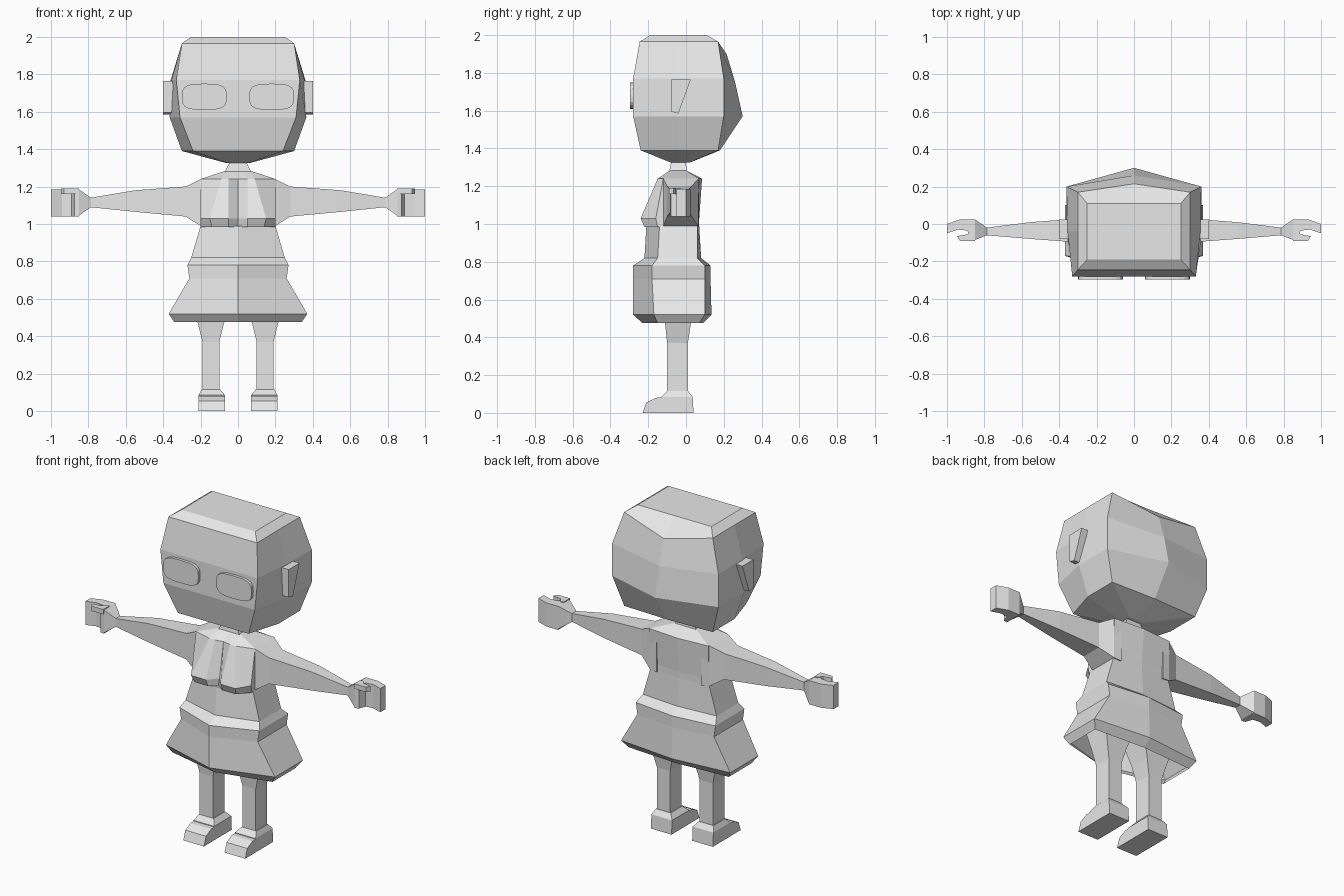
import bpy, bmesh, math

cube = bpy.data.objects.get("Cube")
if cube:
    bpy.data.objects.remove(cube)

grey = bpy.data.materials.new("plain_grey")
grey.use_nodes = True
grey.diffuse_color = (0.8, 0.8, 0.8, 1)
grey.node_tree.nodes["Principled BSDF"].inputs["Base Color"].default_value = (0.8, 0.8, 0.8, 1)


def loft(name, rings, cap_start=True, cap_end=True):
    """Skin a list of equally long point rings."""
    bm = bmesh.new()
    rows = [[bm.verts.new(p) for p in ring] for ring in rings]
    count = len(rows[0])
    for a, b in zip(rows, rows[1:]):
        for i in range(count):
            j = (i + 1) % count
            bm.faces.new((a[i], a[j], b[j], b[i]))
    if cap_start:
        bm.faces.new(rows[0])
    if cap_end:
        bm.faces.new(rows[-1])
    bmesh.ops.recalc_face_normals(bm, faces=bm.faces)
    mesh = bpy.data.meshes.new(name)
    bm.to_mesh(mesh)
    bm.free()
    mesh.materials.append(grey)
    obj = bpy.data.objects.new(name, mesh)
    bpy.context.scene.collection.objects.link(obj)
    return obj


def mirrored(half):
    """Complete a half ring across x = 0."""
    return half + [(-x, y, z) for x, y, z in reversed(half) if x > 0]


def pair(name, rings):
    """Build a left part and its mirrored right twin."""
    for side, s in (("left", 1), ("right", -1)):
        loft(f"{side}_{name}", [[(s * x, y, z) for x, y, z in r] for r in rings])


def box_x(x, y0, y1, z0, z1):
    return [(x, y0, z0), (x, y1, z0), (x, y1, z1), (x, y0, z1)]


def box_z(z, x0, x1, y0, y1):
    return [(x0, y0, z), (x1, y0, z), (x1, y1, z), (x0, y1, z)]


# Head: z, front x, front y, side x, back x, back y, middle back y and z
head_rows = [
    (2.0, .25, -.19, .25, .25, .11, .11, 2.0),
    (1.965, .30, -.245, .30, .30, .17, .215, 1.90),
    (1.77, .33, -.28, .355, .36, .20, .26, 1.75),
    (1.57, .31, -.28, .365, .36, .20, .30, 1.57),
    (1.39, .24, -.24, .30, .30, .17, .18, 1.39),
    (1.325, .05, -.08, .06, .05, .02, .02, 1.325),
]
loft("head", [mirrored([(fx, fy, z), (sx, -.04, z), (bx, by, z), (0, my, mz)])
              for z, fx, fy, sx, bx, by, my, mz in head_rows])

# Eyes: rounded plates on the face
def power(v, p):
    return math.copysign(abs(v) ** p, v)


angles = [math.tau * i / 20 for i in range(20)]
pair("eye", [[(.18 + .12 * power(math.cos(a), .6), y, 1.68 + .07 * power(math.sin(a), .6))
              for a in angles] for y in (-.27, -.297)])

# Ears: wedge plates
ear = [(-.08, 1.765), (.025, 1.765), (-.04, 1.585), (-.08, 1.595)]
pair("ear", [[(x, y, z) for y, z in ear] for x in (.33, .40)])

# Neck
loft("neck", [box_z(1.35, -.04, .04, -.075, -.005),
              box_z(1.32, -.05, .05, -.08, 0),
              box_z(1.27, -.075, .075, -.09, .005)])

# Chest: z, then (x, y) from front centre to back centre
chest_rows = [
    (1.283, [(0, -.085), (.03, -.085), (.06, -.085), (.07, -.08), (.07, 0), (0, 0)]),
    (1.24, [(0, -.14), (.05, -.15), (.09, -.15), (.20, -.12), (.20, .07), (0, .085)]),
    (1.03, [(0, -.18), (.05, -.24), (.15, -.24), (.20, -.16), (.20, .06), (0, .07)]),
    (.985, [(0, -.19), (.05, -.22), (.14, -.22), (.20, -.15), (.20, .06), (0, .07)]),
]
loft("chest", [mirrored([(x, y, z) for x, y in row]) for z, row in chest_rows])

# Dress, open underneath: z, corner x, front y, front centre y, back y, back centre y
dress_rows = [
    (.99, .20, -.14, -.21, .06, .07),
    (.82, .25, -.15, -.22, .06, .08),
    (.78, .27, -.18, -.28, .10, .13),
    (.71, .26, -.18, -.28, .10, .13),
    (.52, .37, -.17, -.28, .10, .135),
    (.475, .34, -.15, -.23, .07, .09),
]
loft("dress", [mirrored([(0, fm, z), (x, f, z), (x, b, z), (0, bm_, z)])
               for z, x, f, fm, b, bm_ in dress_rows], cap_end=False)

# Arms, tapering to the wrists
pair("arm", [box_x(.15, -.12, .07, .985, 1.24),
             box_x(.20, -.12, .065, .99, 1.24),
             box_x(.28, -.10, .03, 1.04, 1.20),
             box_x(.55, -.08, .01, 1.065, 1.18),
             box_x(.79, -.06, -.02, 1.09, 1.14)])

# Hands: flared wrist, curved palm with fingers, and thumb
pair("wrist", [box_x(.785, -.06, -.02, 1.09, 1.14),
               box_x(.85, -.085, .025, 1.045, 1.185)])
palm = [(.85, .025), (.93, .025), (1, 0), (1, -.05), (.94, -.03),
        (.89, -.035), (.875, -.08), (.85, -.085)]
pair("palm", [[(x, y, z) for x, y in palm] for z in (1.04, 1.185)])
thumb = [(.85, -.03), (.85, -.09), (.93, -.09), (.945, -.065), (.89, -.055), (.87, -.03)]
pair("thumb", [[(x, y, z) for x, y in thumb] for z in (1.16, 1.19)])

# Legs
pair("leg", [box_z(.60, .03, .25, -.13, .05),
             box_z(.47, .075, .215, -.11, .025),
             box_z(.37, .10, .19, -.10, .01),
             box_z(.10, .10, .19, -.10, .01)])

# Shoes: ankle cuff and sloping toe
pair("ankle", [box_z(.115, .095, .195, -.10, .012),
               box_z(.085, .07, .21, -.13, .035),
               box_z(.05, .07, .21, -.13, .035)])
shoe = [(.04, 0), (.035, .085), (-.16, .08), (-.21, .055), (-.23, 0)]
pair("shoe", [[(x, y, z) for y, z in shoe] for x in (.07, .21)])
